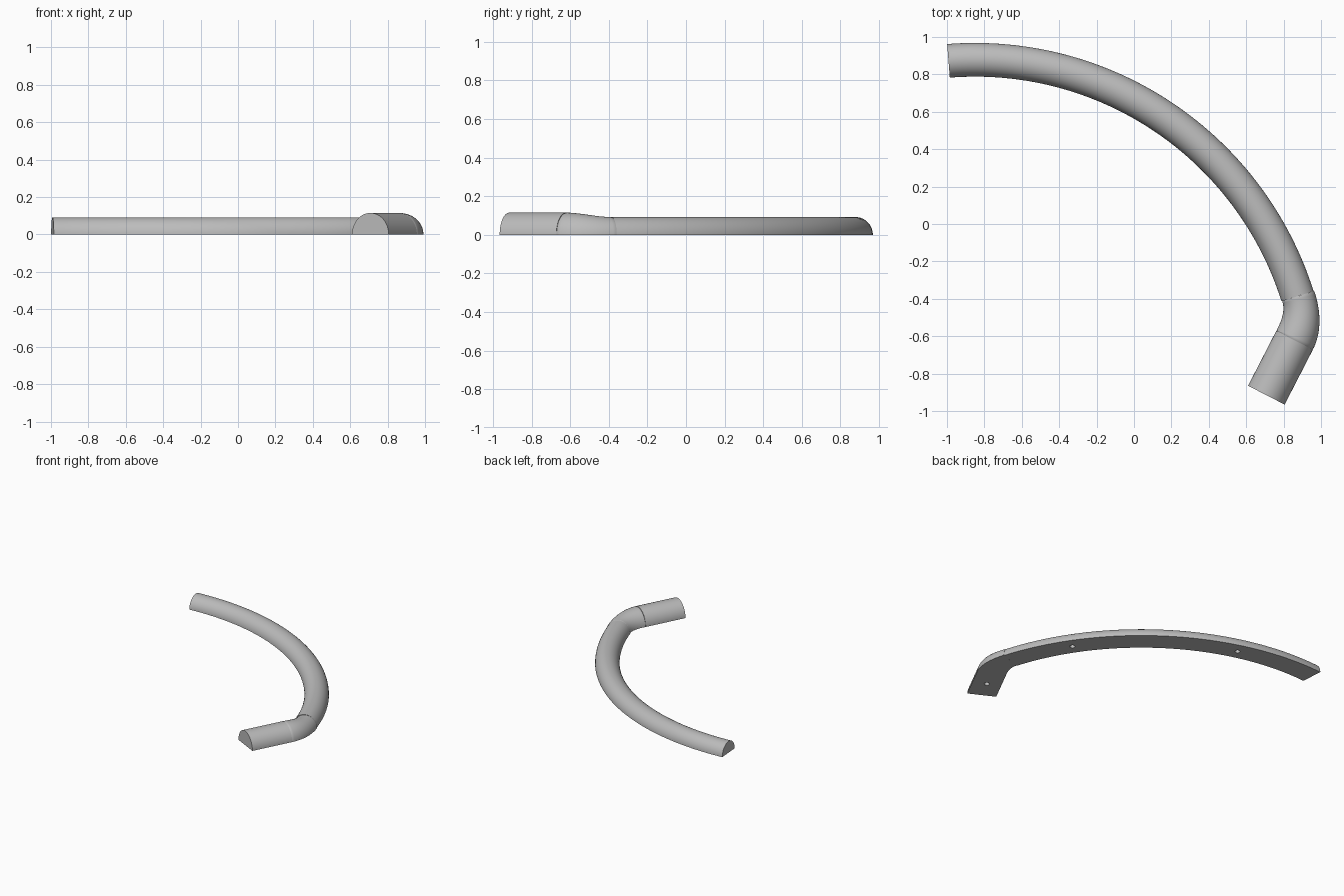
import bpy, bmesh
from math import sin, cos, pi, radians
from mathutils import Vector

cube = bpy.data.objects.get("Cube")
if cube:
    bpy.data.objects.remove(cube, do_unlink=True)

grey = bpy.data.materials.new("satin grey")
grey.use_nodes = True
colour = (0.5, 0.5, 0.5, 1)
grey.diffuse_color = colour
grey.node_tree.nodes["Principled BSDF"].inputs["Base Color"].default_value = colour

SIDES = 32            # segments over the half-round section
THIN = (0.09, 0.092)  # half width and height of the long rail
THICK = (0.11, 0.115) # half width and height of the leg


def arc_point(centre, radius, degrees):
    """Point on a flat arc and its outward direction."""
    out = Vector((cos(radians(degrees)), sin(radians(degrees)), 0))
    return Vector((*centre, 0)) + out * radius, out


def half_round(name, stations):
    """Skin half-round sections; each station is (point, outward, width, height)."""
    bm = bmesh.new()
    rings = []
    for point, out, width, height in stations:
        rings.append([bm.verts.new(point + out * (width * cos(pi * i / SIDES))
                                   + Vector((0, 0, height * sin(pi * i / SIDES))))
                      for i in range(SIDES + 1)])
    count = SIDES + 1
    for a, b in zip(rings, rings[1:]):
        for i in range(count):
            j = (i + 1) % count
            bm.faces.new((a[i], a[j], b[j], b[i]))
    bm.faces.new(rings[0])
    bm.faces.new(rings[-1])
    bmesh.ops.recalc_face_normals(bm, faces=bm.faces)
    mesh = bpy.data.meshes.new(name)
    bm.to_mesh(mesh)
    bm.free()
    mesh.materials.append(grey)
    obj = bpy.data.objects.new(name, mesh)
    bpy.context.collection.objects.link(obj)
    return obj


def drill(obj, point):
    """Blind screw hole in the flat underside."""
    bpy.ops.mesh.primitive_cylinder_add(vertices=24, radius=0.02, depth=0.1,
                                        location=(point.x, point.y, 0))
    cutter = bpy.context.object
    cutter.name = "screw_hole_cutter"
    cutter.hide_render = True
    cutter.data.materials.append(grey)
    cut = obj.modifiers.new("screw hole", 'BOOLEAN')
    cut.object = cutter
    cut.solver = 'EXACT'
    bpy.context.view_layer.objects.active = obj
    bpy.ops.object.modifier_apply(modifier=cut.name)
    bpy.data.objects.remove(cutter, do_unlink=True)


# Long curved rail
rail_centre, rail_radius = (-0.85, -0.93), 1.808
rail_start, rail_end = 94.5, 17.5
stations = []
for i in range(65):
    angle = rail_start + (rail_end - rail_start) * i / 64
    stations.append((*arc_point(rail_centre, rail_radius, angle), *THIN))
rail = half_round("curved_rail", stations)
for angle in (73.3, 33.6):
    drill(rail, arc_point(rail_centre, rail_radius, angle)[0])

# Elbow that swells from the rail to the leg, with a fine groove at each seam
elbow_centre, elbow_radius = (0.581, -0.479), 0.312
leg_angle = -27.2
steps = 32
stations = []
for i in range(steps + 1):
    t = i / steps
    swell = t * t * (3 - 2 * t)
    shrink = 0.97 if i in (0, steps) else 1
    point, out = arc_point(elbow_centre, elbow_radius, rail_end + (leg_angle - rail_end) * t)
    size = [(a + (b - a) * swell) * shrink for a, b in zip(THIN, THICK)]
    stations.append((point, out, *size))
elbow = half_round("elbow", stations)

# Straight leg
start, out = arc_point(elbow_centre, elbow_radius, leg_angle)
along = Vector((out.y, -out.x, 0))
leg = half_round("straight_leg", [(start + along * d, out, *THICK) for d in (0, 0.33)])
drill(leg, start + along * 0.16)

# Smooth shading with crisp ends
bpy.ops.object.select_all(action='DESELECT')
for obj in (rail, elbow, leg):
    obj.select_set(True)
bpy.context.view_layer.objects.active = rail
bpy.ops.object.shade_smooth_by_angle(angle=radians(30))
